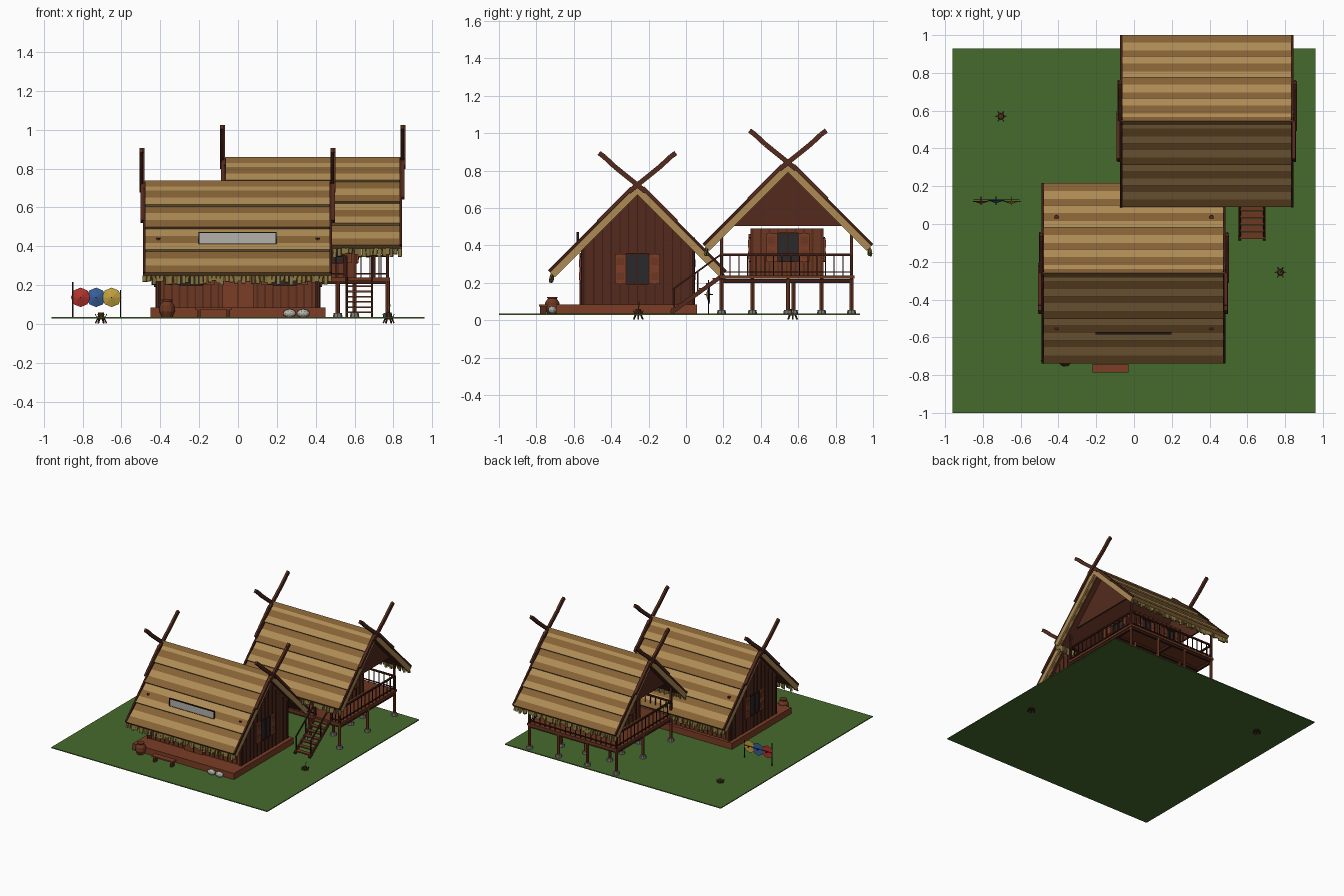
import bpy, bmesh, math, random
from mathutils import Vector, Matrix

if "Cube" in bpy.data.objects:
    bpy.data.objects.remove(bpy.data.objects["Cube"])

random.seed(4)
C = math.sqrt(0.5)
parts = {}

COLORS = {
    'grass': (72, 106, 48), 'tan': (172, 138, 86), 'straw': (132, 98, 56),
    'fringe': (128, 112, 62), 'wood': (84, 46, 34), 'dark': (62, 34, 26),
    'red_wood': (122, 64, 42), 'plank': (108, 58, 38), 'glass': (46, 46, 48),
    'stone': (125, 122, 118), 'pale': (178, 176, 170), 'iron': (38, 30, 28),
    'red': (176, 54, 48), 'blue': (58, 94, 150), 'yellow': (190, 158, 62)}
MATS = {}
for n, rgb in COLORS.items():
    MATS[n] = bpy.data.materials.new(n)
    MATS[n].diffuse_color = [(v / 255) ** 2.2 for v in rgb] + [1]


def get(name, mat):
    return parts.setdefault(name, (bmesh.new(), mat))[0]


def box(name, mat, x0, x1, y0, y1, z0, z1):
    m = Matrix.Translation(((x0 + x1) / 2, (y0 + y1) / 2, (z0 + z1) / 2))
    m = m @ Matrix.Diagonal((abs(x1 - x0), abs(y1 - y0), abs(z1 - z0), 1))
    bmesh.ops.create_cube(get(name, mat), size=1, matrix=m)


def bar(name, mat, p, q, w, h=None):
    p, q = Vector(p), Vector(q)
    d = q - p
    rot = d.to_track_quat('Z', 'Y').to_matrix().to_4x4()
    m = Matrix.Translation((p + q) / 2) @ rot @ Matrix.Diagonal((w, h or w, d.length, 1))
    bmesh.ops.create_cube(get(name, mat), size=1, matrix=m)


def prism(name, mat, pts, x0, x1):
    bm = get(name, mat)
    a = [bm.verts.new((x0, y, z)) for y, z in pts]
    b = [bm.verts.new((x1, y, z)) for y, z in pts]
    bm.faces.new(a)
    bm.faces.new(b[::-1])
    for i in range(len(a)):
        j = (i + 1) % len(a)
        bm.faces.new((a[i], b[i], b[j], a[j]))


def cone(name, mat, loc, r1, r2, h, n=8, rot=None):
    m = Matrix.Translation(loc) @ (rot or Matrix())
    bmesh.ops.create_cone(get(name, mat), cap_ends=True, segments=n,
                          radius1=r1, radius2=r2, depth=h, matrix=m)


def roof(tag, x0, x1, yr, zr, L):
    def pt(side, s, n):
        return (yr + side * (s + n) * C, zr + (n - s) * C)

    bands = 12
    for side in (-1, 1):
        # striped thatch bands, stepped every third band
        for i in range(bands):
            s0, s1 = L * i / bands, L * (i + 1) / bands
            k = i % 3
            prism(tag + ('_thatch_dark' if i % 2 else '_thatch_light'), 'straw' if i % 2 else 'tan',
                  [pt(side, s0, 0.005 * k), pt(side, s1, 0.005 * (k + 1)), pt(side, s1, -0.012), pt(side, s0, -0.012)],
                  x0 + 0.006, x1 - 0.006)
        prism(tag + '_roof_lining', 'wood', [pt(side, 0, -0.012), pt(side, L - 0.01, -0.012),
              pt(side, L - 0.01, -0.02), pt(side, 0, -0.02)], x0 + 0.05, x1 - 0.05)
        # gable edge boards and crossed horns
        for xa, xb, xm in ((x0, x0 + 0.014, x0 - 0.005), (x1 - 0.014, x1, x1 + 0.005)):
            prism(tag + '_bargeboard', 'tan', [pt(side, 0, 0), pt(side, L, 0), pt(side, L, -0.036), pt(side, 0, -0.036)], xa, xb)
            prism(tag + '_edge_strip', 'dark', [pt(side, 0, 0.016), pt(side, L, 0.016), pt(side, L, 0), pt(side, 0, 0)], xa, xb)
            path = [(-0.045, -0.035), (0.12, 0.098), (0.178, 0.152), (0.205, 0.172)]
            for (a, b), (c, d) in zip(path, path[1:]):
                xo = xm + side * 0.004
                bar(tag + '_horns', 'wood', (xo, yr + side * a, zr + b), (xo, yr + side * c, zr + d), 0.018, 0.026)
            bar(tag + '_horns', 'wood', (xm, yr + side * 0.03, zr - 0.015), (xm, yr + side * 0.21, zr - 0.195), 0.016, 0.02)
        # ragged eave fringe
        ye, ze = pt(side, L, -0.004)
        n = 44
        for i in range(n):
            xc = x0 + (i + 0.5) * (x1 - x0) / n
            ln = random.uniform(0.03, 0.052)
            bar(tag + '_fringe', 'fringe', (xc, ye - side * 0.012, ze + 0.012),
                (xc + random.uniform(-.004, .004), ye - side * random.uniform(-.004, .008), ze - ln), 0.019, 0.008)
    # ridge cap
    prism(tag + '_ridge_cap', 'straw', [(yr - 0.022, zr - 0.014), (yr, zr + 0.016), (yr + 0.022, zr - 0.014)], x0, x1)


def window(tag, axis, sign, d, u, z0, z1, w=0.12, sw=0.06, pane='glass'):
    def fb(part, mat, u0, u1, d0, d1, a, b):
        e, f = sorted((d + sign * d0, d + sign * d1))
        if axis == 'x':
            box(tag + part, mat, e, f, u0, u1, a, b)
        else:
            box(tag + part, mat, u0, u1, e, f, a, b)
    h = w / 2
    fb('_window_panes', pane, u - h, u + h, -0.005, 0.005, z0, z1)
    for a in (u - h, u, u + h):
        fb('_window_frames', 'dark', a - 0.004, a + 0.004, 0, 0.011, z0, z1)
    for b in (z0, z1):
        fb('_window_frames', 'dark', u - h, u + h, 0, 0.011, b - 0.004, b + 0.004)
    for s in (-1, 1):
        a, b = sorted((u + s * (h + 0.004), u + s * (h + sw)))
        fb('_shutters', 'red_wood', a, b, 0, 0.012, z0, z1)
        for q in (0.25, 0.75):
            zz = z0 + q * (z1 - z0)
            fb('_shutter_slats', 'plank', a + 0.008, b - 0.008, 0.01, 0.016, zz - 0.02, zz + 0.02)


# lawn
box('lawn', 'grass', -0.96, 0.96, -1.0, 0.93, 0.028, 0.035)

# front house: platform, walls, posts
YF, ZF = -0.26, 0.722
box('front_platform', 'red_wood', -0.45, 0.45, -0.695, 0.06, 0.03, 0.085)
prism('front_walls', 'wood', [(-0.55, 0.08), (0.03, 0.08), (0.03, 0.40), (YF, 0.69), (-0.55, 0.40)], -0.42, 0.42)
for x in (-0.41, 0.41):
    for y in (-0.55, 0.035):
        cone('front_corner_posts', 'wood', (x, y, 0.262), 0.012, 0.012, 0.36)
for i in range(13):
    y = -0.54 + i * 0.0467
    if not 1 < abs(y - YF) / 0.07 + 0.3 < 0.5:
        for x in (-0.42, 0.42):
            box('front_battens', 'dark', x - 0.004, x + 0.004, y - 0.003, y + 0.003, 0.085, 0.67 - abs(y - YF))
for i in range(21):
    x = -0.4 + i * 0.04
    for y in (-0.55, 0.03):
        box('front_long_battens', 'plank', x - 0.015, x + 0.015, y - 0.005, y + 0.005, 0.085, 0.39)
for s in (-1, 1):
    window('front_house', 'x', s, s * 0.42, YF, 0.195, 0.355)
for x in (-0.24, 0.24):
    window('front_house', 'y', -1, -0.555, x, 0.2, 0.34)
    window('front_house', 'y', 1, 0.035, x, 0.2, 0.34)
box('front_door', 'red_wood', -0.08, 0.08, -0.566, -0.55, 0.085, 0.36)
box('front_door_seam', 'dark', -0.003, 0.003, -0.569, -0.56, 0.085, 0.36)
roof('front', -0.49, 0.485, YF, ZF, 0.66)

# blank board standing on the front roof
box('roof_board', 'pale', -0.2, 0.195, -0.583, -0.575, 0.41, 0.47)
for z in (0.41, 0.47):
    box('roof_board_trim', 'iron', -0.203, 0.198, -0.586, -0.573, z - 0.003, z + 0.003)
for x in (-0.2, 0.195):
    box('roof_board_trim', 'iron', x - 0.003, x + 0.003, -0.586, -0.573, 0.40, 0.473)

# bench, jar and stones in front
box('bench_seat', 'red_wood', -0.22, -0.03, -0.785, -0.74, 0.074, 0.085)
for x in (-0.2, -0.05):
    box('bench_legs', 'wood', x - 0.008, x + 0.008, -0.78, -0.745, 0.035, 0.075)
for z, r1, r2, h in ((0.05, 0.026, 0.04, 0.03), (0.08, 0.04, 0.038, 0.03), (0.105, 0.038, 0.024, 0.02), (0.12, 0.026, 0.028, 0.01)):
    cone('water_jar', 'plank', (-0.365, -0.715, z), r1, r2, h, 12)
for x in (0.265, 0.335):
    bmesh.ops.create_icosphere(get('stones', 'pale'), subdivisions=2, radius=1,
        matrix=Matrix.Translation((x, -0.715, 0.055)) @ Matrix.Diagonal((0.034, 0.022, 0.022, 1)))

# back house on stilts
XB, YB, ZB = 0.385, 0.545, 0.842
outer = [(x, y) for x in (0.0, 0.257, 0.513, 0.77) for y in (0.19, 0.545, 0.885)]
inner = [(x, y) for x in (0.17, 0.385, 0.6) for y in (0.355, 0.575, 0.725)]
for x, y in outer + inner:
    cone('stilt_footings', 'stone', (x, y, 0.045), 0.025, 0.021, 0.022)
    cone('stilts', 'red_wood', (x, y, 0.13), 0.011, 0.011, 0.18)
box('deck', 'plank', -0.012, 0.782, 0.178, 0.9, 0.222, 0.24)
for y in (0.19, 0.355, 0.545, 0.725, 0.885):
    box('deck_beams', 'dark', 0.0, 0.77, y - 0.009, y + 0.009, 0.205, 0.223)
for x in (0.0, 0.385, 0.77):
    box('deck_beams', 'dark', x - 0.009, x + 0.009, 0.19, 0.885, 0.2, 0.22)
box('back_walls', 'plank', 0.165, 0.605, 0.35, 0.73, 0.24, 0.49)
for x in (0.165, 0.605):
    for i in range(9):
        y = 0.355 + i * 0.046
        box('back_battens', 'wood', x - 0.006, x + 0.006, y - 0.005, y + 0.005, 0.24, 0.49)
for y in (0.35, 0.73):
    for i in range(11):
        x = 0.17 + i * 0.043
        box('back_battens', 'wood', x - 0.005, x + 0.005, y - 0.006, y + 0.006, 0.24, 0.49)
for s in (-1, 1):
    window('back_house', 'x', s, XB + s * 0.222, YB, 0.315, 0.465, 0.11)
for x in (0.27, 0.5):
    window('back_house', 'y', 1, 0.733, x, 0.315, 0.44, 0.08, 0.045)
window('back_house', 'y', -1, 0.347, 0.5, 0.315, 0.44, 0.08, 0.045)
box('back_door', 'red_wood', 0.24, 0.36, 0.335, 0.35, 0.24, 0.46)
for x in (0.025, 0.745):
    prism('back_gable_panels', 'wood', [(YB - 0.31, 0.505), (YB + 0.31, 0.505), (YB, 0.815)], x - 0.006, x + 0.006)
roof('back', -0.075, 0.845, YB, ZB, 0.63)

# deck railing, open at the stairs
runs = [((0, .19), (.55, .19)), ((.7, .19), (.77, .19)), ((.77, .19), (.77, .885)), ((.77, .885), (0, .885)), ((0, .885), (0, .19))]
for (ax, ay), (bx, by) in runs:
    for z, w in ((0.35, 0.012), (0.258, 0.007)):
        bar('rails', 'dark', (ax, ay, z), (bx, by, z), w)
    n = max(2, round(math.hypot(bx - ax, by - ay) / 0.045))
    for i in range(n + 1):
        x, y = ax + (bx - ax) * i / n, ay + (by - ay) * i / n
        w = 0.016 if i in (0, n) else 0.005
        bar('balusters', 'dark', (x, y, 0.235), (x, y, 0.352), w)
for x in (0.0, 0.77):
    for y in (0.19, 0.885):
        bar('roof_posts', 'wood', (x, y, 0.24), (x, y, 0.46), 0.014)

# stairs
for x in (0.56, 0.69):
    bar('stair_stringers', 'wood', (x, -0.08, 0.04), (x, 0.185, 0.232), 0.012, 0.022)
    bar('stair_handrails', 'dark', (x, -0.07, 0.165), (x, 0.185, 0.35), 0.009)
    for t in (0.03, 0.5):
        y, z = -0.08 + 0.265 * t, 0.04 + 0.192 * t
        bar('stair_posts', 'dark', (x, y + 0.01, z), (x, y + 0.01, z + 0.125), 0.008)
for i in range(7):
    y, z = -0.062 + i * 0.037, 0.06 + i * 0.0268
    box('stair_treads', 'plank', 0.555, 0.695, y - 0.017, y + 0.017, z - 0.004, z + 0.004)

# row of parasols on a line between poles
turn = Matrix.Rotation(math.pi / 2, 4, 'X')
for x, col in ((-0.81, 'red'), (-0.73, 'blue'), (-0.65, 'yellow')):
    cone('parasol_' + col, col, (x, 0.115 + (0.004 if col == 'blue' else 0), 0.137), 0.05, 0.003, 0.016, 8, turn)
    bar('parasol_sticks', 'iron', (x, 0.1, 0.137), (x, 0.145, 0.137), 0.005)
for x, h in ((-0.85, 0.215), (-0.605, 0.175)):
    bar('parasol_poles', 'iron', (x, 0.12, 0.03), (x, 0.12, h), 0.006)
bar('parasol_line', 'iron', (-0.85, 0.128, 0.14), (-0.605, 0.128, 0.14), 0.004)

# tree stumps with roots and sprouts
for x, y in ((-0.705, 0.57), (0.775, -0.255)):
    cone('stumps', 'wood', (x, y, 0.042), 0.019, 0.015, 0.036, 9)
    for i in range(6):
        a = i * math.pi / 3
        c, s = math.cos(a), math.sin(a)
        bar('stump_roots', 'dark', (x + 0.01 * c, y + 0.01 * s, 0.045), (x + 0.028 * c, y + 0.028 * s, 0.004), 0.007)
        bar('stump_sprouts', 'grass', (x + 0.02 * c, y + 0.02 * s, 0.03), (x + 0.03 * c, y + 0.03 * s, 0.052), 0.004)
bar('stump_sprouts', 'grass', (0.775, -0.255, 0.05), (0.782, -0.25, 0.1), 0.004)

# turn every collected part into an object
for name, (bm, mat) in parts.items():
    bmesh.ops.recalc_face_normals(bm, faces=bm.faces[:])
    me = bpy.data.meshes.new(name)
    bm.to_mesh(me)
    bm.free()
    me.materials.append(MATS[mat])
    bpy.context.collection.objects.link(bpy.data.objects.new(name, me))

for m in bpy.data.materials:
    if m.users and not m.is_grease_pencil:
        m.use_nodes = True
        m.node_tree.nodes["Principled BSDF"].inputs["Base Color"].default_value = m.diffuse_color
